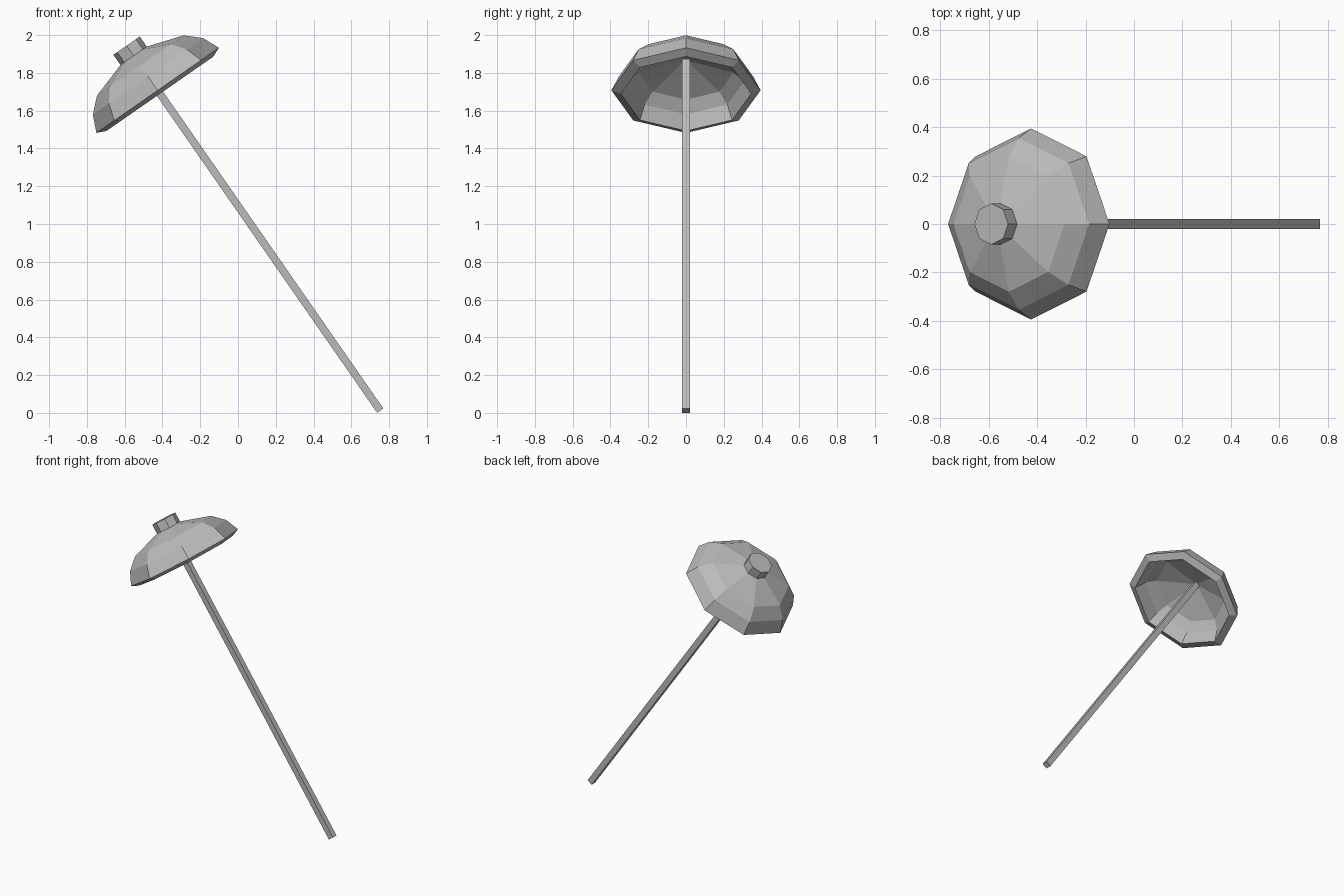
import bpy
import bmesh
import math
from mathutils import Matrix, Vector

cube = bpy.data.objects.get("Cube")
if cube:
    bpy.data.objects.remove(cube, do_unlink=True)

grey = bpy.data.materials.new("plain grey")
grey.use_nodes = True
COLOUR = (0.5, 0.5, 0.5, 1)
grey.diffuse_color = COLOUR
grey.node_tree.nodes["Principled BSDF"].inputs["Base Color"].default_value = COLOUR

# Everything is built upright along the pole, then leaned towards -x
LEAN = Matrix.Translation((0.753, 0, 0.012)) @ Matrix.Rotation(math.radians(-34.8), 4, "Y")


def add_part(name, bm):
    bmesh.ops.recalc_face_normals(bm, faces=bm.faces)
    bm.transform(LEAN)
    mesh = bpy.data.meshes.new(name)
    bm.to_mesh(mesh)
    bm.free()
    mesh.materials.append(grey)
    obj = bpy.data.objects.new(name, mesh)
    bpy.context.collection.objects.link(obj)
    return obj


def lathe(name, profile, sides=8):
    """Spin a (radius, height) profile about the pole axis."""
    bm = bmesh.new()
    verts = [bm.verts.new((r, 0, h)) for r, h in profile]
    edges = [bm.edges.new(pair) for pair in zip(verts, verts[1:])]
    bmesh.ops.spin(bm, geom=verts + edges, axis=Vector((0, 0, 1)), cent=(0, 0, 0),
                   angle=math.tau, steps=sides, use_merge=True)
    bmesh.ops.remove_doubles(bm, verts=bm.verts, dist=0.0005)
    return add_part(name, bm)


# Canopy: eight-sided thick shell, outer skin down to the rim, then the lining
lathe("canopy", [(0, 2.315), (0.28, 2.225), (0.355, 2.155), (0.395, 2.065),
                 (0.345, 2.043), (0.309, 2.125), (0.25, 2.179), (0, 2.26)])

# Cap on top of the canopy
lathe("top_cap", [(0, 2.27), (0.085, 2.27), (0.085, 2.353), (0, 2.353)])

# Square pole
bm = bmesh.new()
bmesh.ops.create_cube(bm, size=1)
bm.transform(Matrix.Translation((0, 0, 1.13)) @ Matrix.Diagonal((0.04, 0.04, 2.26, 1)))
add_part("pole", bm)
